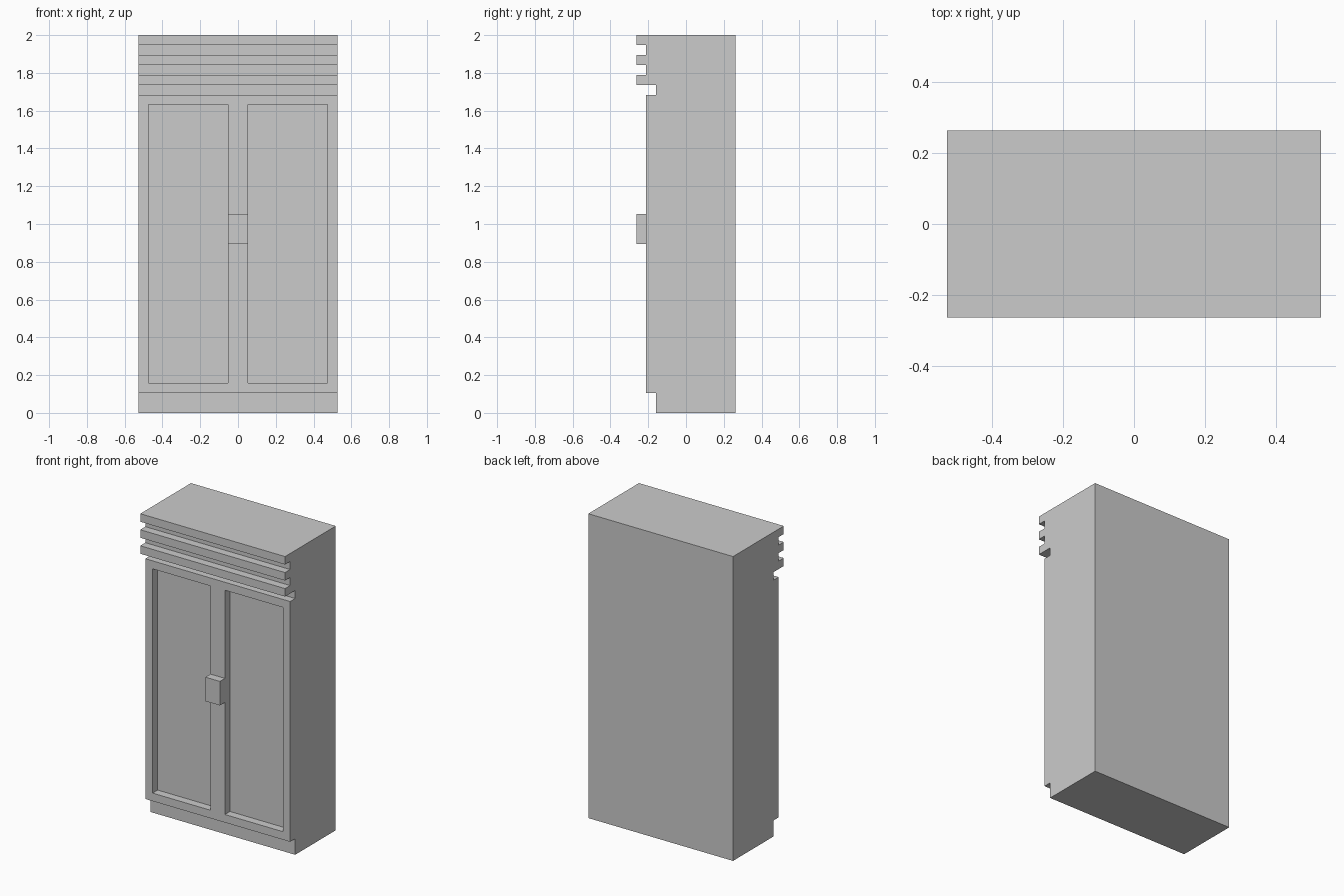
import bpy, bmesh

if "Cube" in bpy.data.objects:
    bpy.data.objects.remove(bpy.data.objects["Cube"])

U = 2 / 38  # module size: the cabinet is 20 x 10 x 38 modules


def extrude_profile(name, profile, x0, x1):
    """Extrude a closed (y, z) profile along x, in modules."""
    bm = bmesh.new()
    face = bm.faces.new([bm.verts.new((x0 * U, y * U, z * U)) for y, z in profile])
    new = bmesh.ops.extrude_face_region(bm, geom=[face])["geom"]
    verts = [g for g in new if isinstance(g, bmesh.types.BMVert)]
    bmesh.ops.translate(bm, verts=verts, vec=((x1 - x0) * U, 0, 0))
    bmesh.ops.recalc_face_normals(bm, faces=bm.faces)
    mesh = bpy.data.meshes.new(name)
    bm.to_mesh(mesh)
    bm.free()
    obj = bpy.data.objects.new(name, mesh)
    bpy.context.collection.objects.link(obj)
    return obj


def box(name, x0, x1, y0, y1, z0, z1):
    return extrude_profile(name, [(y0, z0), (y1, z0), (y1, z1), (y0, z1)], x0, x1)


# Cabinet body: recessed plinth, door front, shadow gap
profile = [(5, 0), (-3, 0), (-3, 2), (-4, 2), (-4, 32), (-3, 32), (-3, 33)]
# Three cornice slats separated by grooves
for z in (33, 35, 37):
    profile += [(-5, z), (-5, z + 1)]
    if z < 37:
        profile += [(-4, z + 1), (-4, z + 2)]
profile.append((5, 38))
body = extrude_profile("cabinet_body", profile, -10, 10)

# Sunken door panels, one per door
for side, x0 in (("left", -9), ("right", 1)):
    cutter = box(f"{side}_panel_cutter", x0, x0 + 8, -6, -3, 3, 31)
    cutter.hide_render = True
    mod = body.modifiers.new(f"{side}_panel", "BOOLEAN")
    mod.operation = "DIFFERENCE"
    mod.solver = "EXACT"
    mod.object = cutter
    bpy.context.view_layer.objects.active = body
    bpy.ops.object.modifier_apply(modifier=mod.name)
    bpy.data.objects.remove(cutter)

# Door handle block bridging both doors
box("door_handle", -1, 1, -5, -4, 17, 20)
